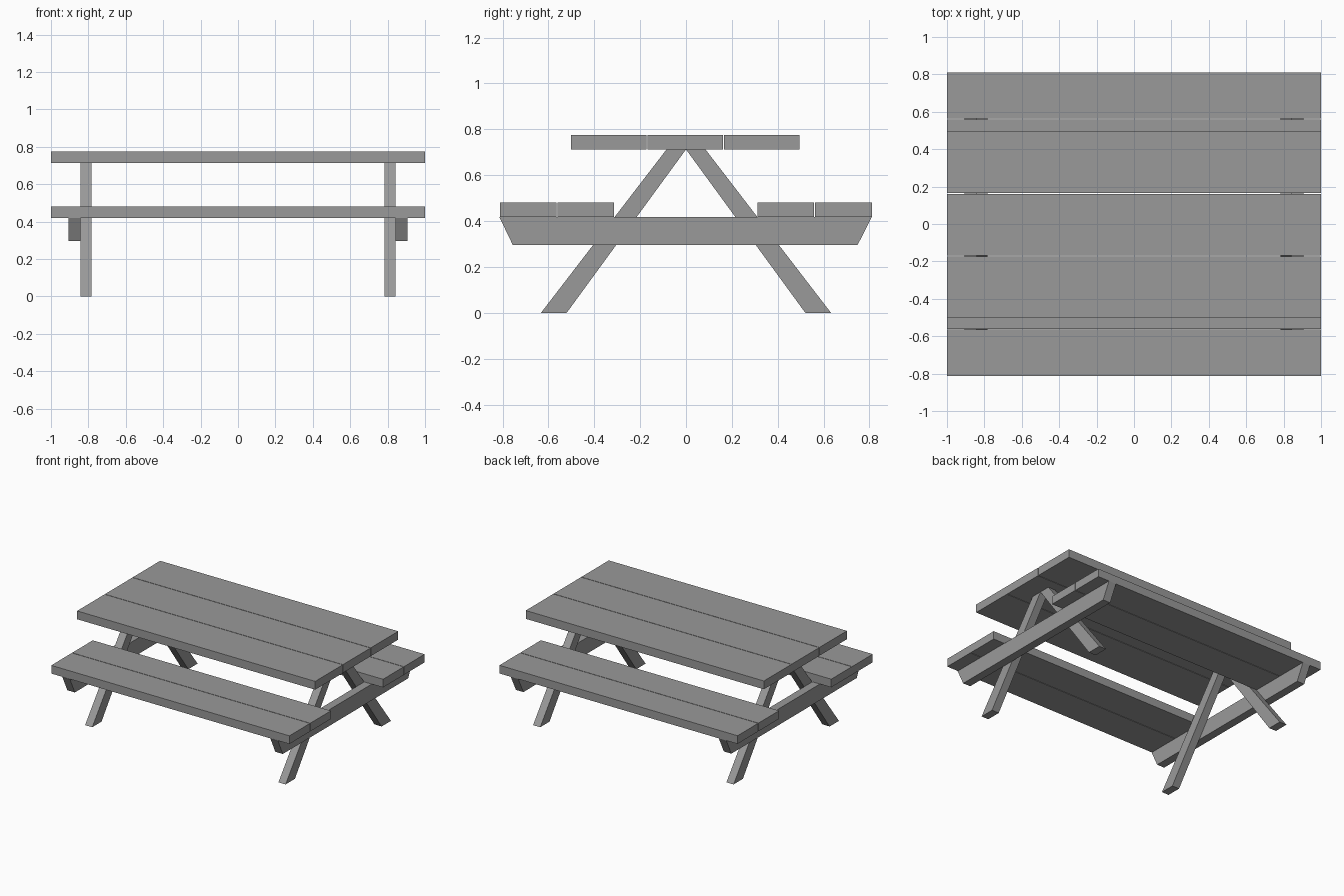
import bpy

cube = bpy.data.objects.get("Cube")
if cube:
    bpy.data.objects.remove(cube, do_unlink=True)

# Plain grey timber
grey = bpy.data.materials.new("plain grey")
grey.use_nodes = True
tone = (0.32, 0.32, 0.32, 1)
grey.diffuse_color = tone
grey.node_tree.nodes["Principled BSDF"].inputs["Base Color"].default_value = tone


def board(name, profile, x0, x1):
    """Extrude a four-sided (y, z) profile along x from x0 to x1."""
    n = len(profile)
    verts = [(x, y, z) for x in (x0, x1) for y, z in profile]
    faces = [tuple(reversed(range(n))), tuple(range(n, 2 * n))]
    faces += [(i, (i + 1) % n, (i + 1) % n + n, i + n) for i in range(n)]
    mesh = bpy.data.meshes.new(name)
    mesh.from_pydata(verts, [], faces)
    mesh.materials.append(grey)
    obj = bpy.data.objects.new(name, mesh)
    bpy.context.collection.objects.link(obj)
    return obj


def plank(name, y0, y1, z0, z1):
    board(name, [(y0, z0), (y1, z0), (y1, z1), (y0, z1)], -1, 1)


GAP = 0.002

# Table top: three wide planks
top_width = 1.0 / 3
for i, part in enumerate(("front", "middle", "back")):
    y = -0.504 + i * top_width
    plank("table_plank_" + part, y + GAP, y + top_width - GAP, 0.712, 0.775)

# Benches: two planks on each side
for side, start in (("front", -0.814), ("back", 0.31)):
    for i, part in enumerate(("a", "b")):
        y = start + i * 0.251
        plank(f"{side}_bench_plank_{part}", y + GAP, y + 0.251 - GAP, 0.418, 0.48)

# End frames: splayed legs with a tapered cross beam on the outside
beam = [(-0.755, 0.295), (0.748, 0.295), (0.81, 0.418), (-0.814, 0.418)]
front_leg = [(-0.632, 0), (-0.52, 0), (0.0, 0.712), (-0.085, 0.712)]
back_leg = [(-y, z) for y, z in reversed(front_leg)]
for side, sign in (("left", 1), ("right", -1)):
    inner, joint, outer = 0.782, 0.842, 0.905
    legs = sorted((sign * inner, sign * joint))
    beams = sorted((sign * joint, sign * outer))
    board(side + "_front_leg", front_leg, *legs)
    board(side + "_back_leg", back_leg, *legs)
    board(side + "_cross_beam", beam, *beams)
